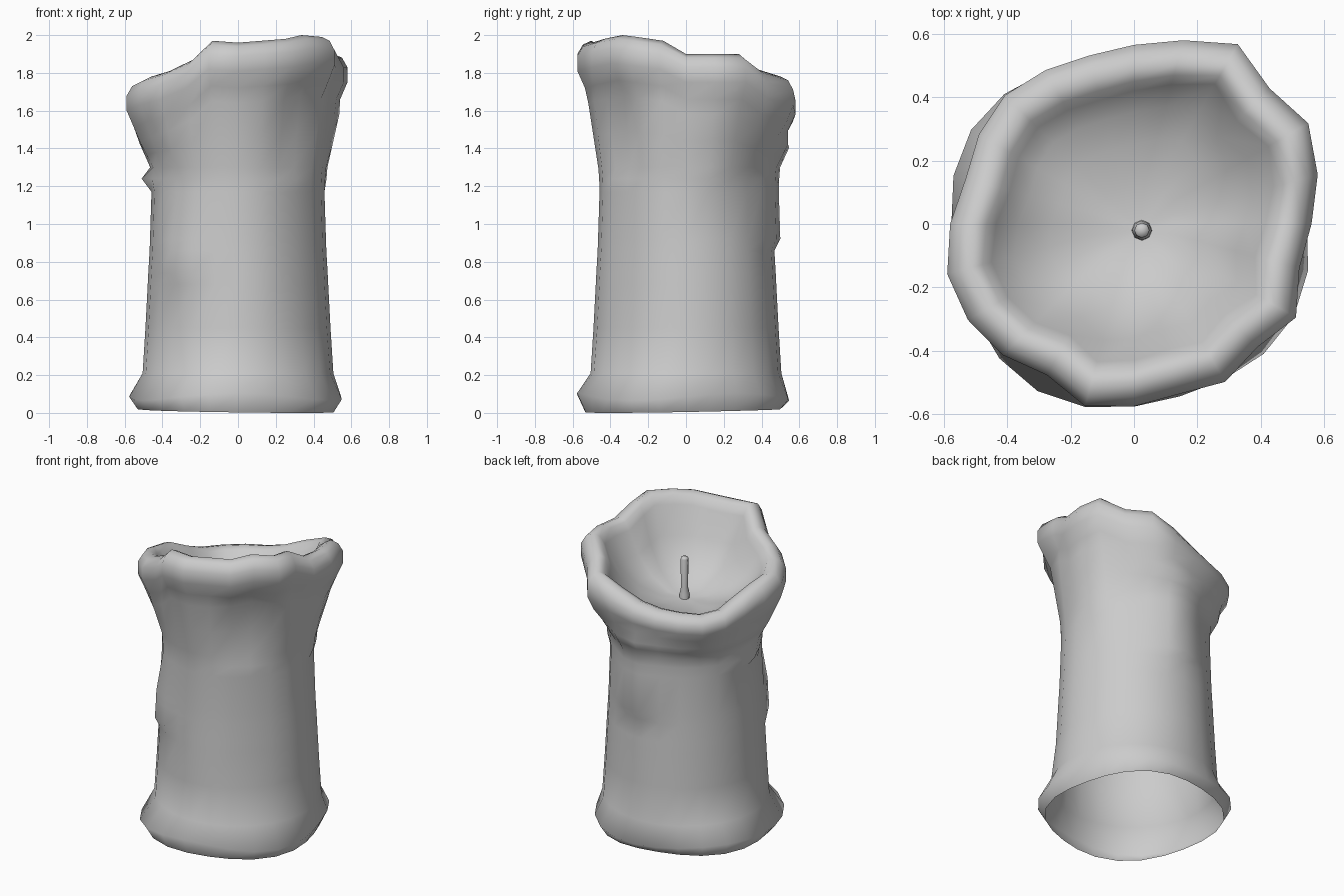
import bpy, bmesh
from math import sin, cos, radians, exp

cube = bpy.data.objects.get("Cube")
if cube:
    bpy.data.objects.remove(cube, do_unlink=True)

wax = bpy.data.materials.new("grey wax")
wax.use_nodes = True
GREY = (0.6, 0.6, 0.6, 1)
wax.diffuse_color = GREY
wax.node_tree.nodes["Principled BSDF"].inputs["Base Color"].default_value = GREY

# Melted rim: outer radius and crest height every 15 degrees
RIM_R = [.56, .60, .635, .605, .655, .60, .565, .55, .56, .575, .565, .55,
         .58, .61, .605, .585, .55, .595, .575, .555, .575, .55, .59, .54]
RIM_Z = [1.9, 1.9, 1.9, 1.82, 1.78, 1.72, 1.66, 1.63, 1.62, 1.61, 1.62, 1.67,
         1.73, 1.75, 1.78, 1.81, 1.87, 1.97, 1.96, 1.97, 1.98, 2, 1.99, 1.97]
N = len(RIM_R)

# Wax runs and hollows: angle, half width, lower end, upper end, thickness
RUNS = [(83, 11, .88, 1.6, .05), (20, 12, 1.22, 1.6, .03),
        (180, 12, 1.2, 1.28, .05), (228, 13, .7, 1, .035),
        (315, 22, .3, 1.7, -.02), (308, 11, 1.28, 1.8, -.035)]
# Shaft: height, radius
SHAFT = [(.21, .505), (.45, .49), (.68, .478), (.74, .475), (.86, .468), (.92, .466),
         (1.17, .458), (1.24, .46), (1.3, .465)]
# Lip: drop below the crest, inset from the outer radius
LIP = [(.24, .04), (.15, 0), (.07, 0), (.02, .03), (0, .075), (.02, .115), (.07, .145)]
# Bowl: share of the inner radius, share of the depth left
BOWL = [(.84, .6), (.6, .26), (.3, .06)]
BOWL_Z = 1.48


def run(deg, z):
    total = 0
    for angle, width, low, high, thick in RUNS:
        off = (deg - angle + 180) % 360 - 180
        if low < z < high:
            total += thick * exp(-(off / width) ** 2)
    return total


def column(i):
    """Points up the outside, over the lip and into the bowl."""
    deg = i * 360 / N
    a = radians(deg)
    rim, top = RIM_R[i], RIM_Z[i]
    foot = .57 + .018 * cos(4 * (a - radians(150))) - .015 * (cos(a) + sin(a))
    pts = [(foot - .045, .012 - .012 * cos(a + .9)), (foot, .085 + .02 * sin(3 * a))]
    pts += [(r + run(deg, z), z) for z, r in SHAFT]
    # Flare from the shaft to the underside of the lip, thinner where the rim sags
    thick = min(1, (top - 1.3) / .45)
    low_z, low_r = SHAFT[-1]
    under_z, under_r = top - .32 * thick, (rim + .49) / 2 - .015
    for t in (.5, 1):
        z = low_z + (under_z - low_z) * t
        pts.append((low_r + (under_r - low_r) * t + run(deg, z), z))
    pts += [(rim - inset, top - drop * thick) for drop, inset in LIP]
    inner, edge = pts[-1]
    pts += [(inner * s, BOWL_Z + (edge - BOWL_Z) * d) for s, d in BOWL]
    return [(r * cos(a), r * sin(a), z) for r, z in pts]


def loft(name, columns, cap):
    """Join the columns into a closed band and close its top at one point."""
    bm = bmesh.new()
    grid = [[bm.verts.new(p) for p in col] for col in columns]
    tip = bm.verts.new(cap)
    for i, here in enumerate(grid):
        there = grid[(i + 1) % len(grid)]
        for j in range(len(here) - 1):
            bm.faces.new((here[j], there[j], there[j + 1], here[j + 1]))
        bm.faces.new((here[-1], there[-1], tip))
    for f in bm.faces:
        f.smooth = True
    mesh = bpy.data.meshes.new(name)
    bm.to_mesh(mesh)
    bm.free()
    mesh.materials.append(wax)
    bpy.context.collection.objects.link(bpy.data.objects.new(name, mesh))


# Hollow candle body, open underneath
loft("candle_body", [column(i) for i in range(N)], (.02, -.02, BOWL_Z))

# Wick with a thicker foot and a blunt tip
WICK = [(.034, 1.46), (.03, 1.51), (.022, 1.55), (.024, 1.74), (.02, 1.75)]
SIDES = 8
wick = [[(.025 + r * cos(radians(k * 360 / SIDES)),
          -.02 + r * sin(radians(k * 360 / SIDES)), z) for r, z in WICK]
        for k in range(SIDES)]
loft("wick", wick, (.025, -.02, 1.752))
